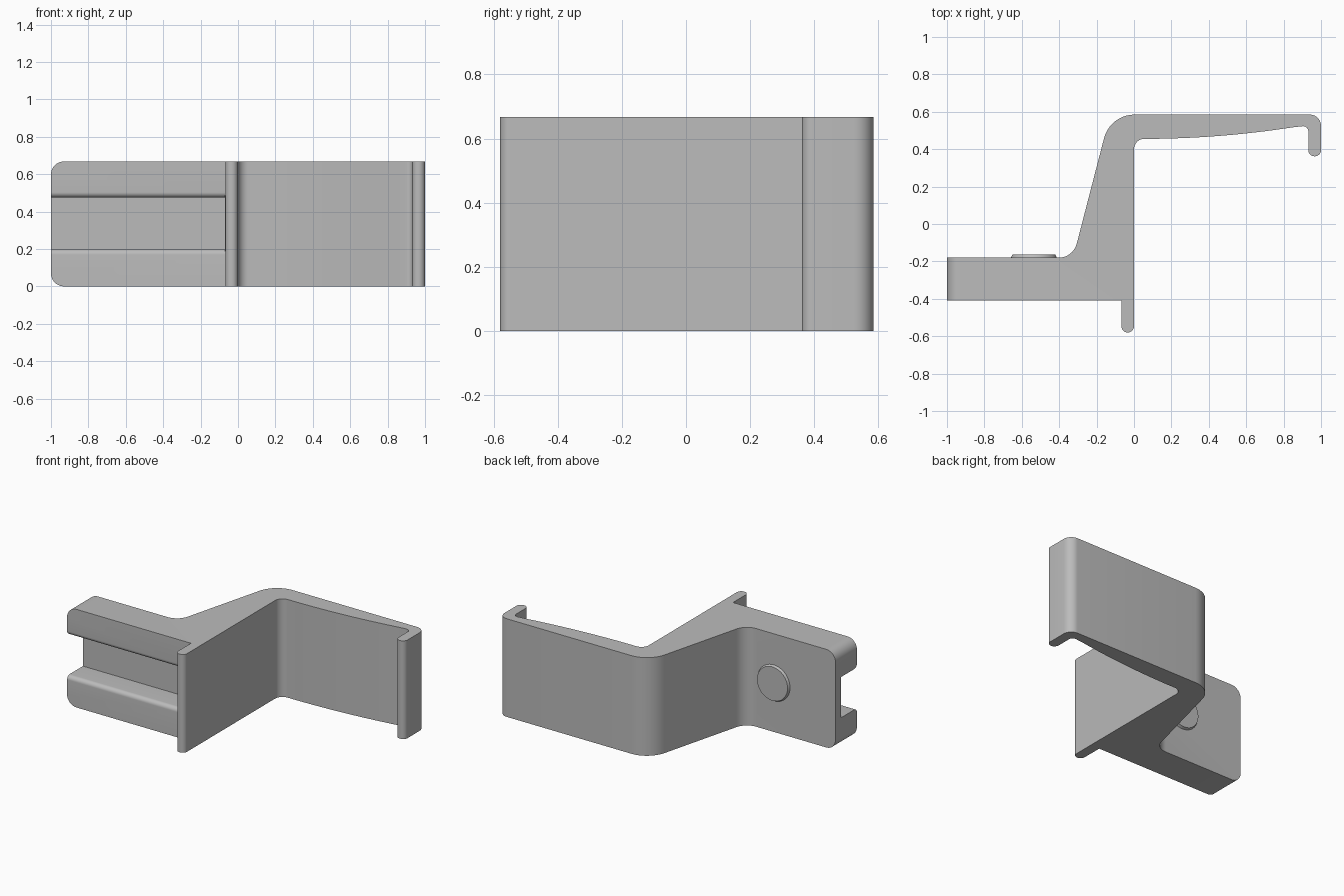
import bpy, bmesh, math
from mathutils import Vector

cube = bpy.data.objects.get("Cube")
if cube:
    bpy.data.objects.remove(cube, do_unlink=True)

H = 0.668          # height of the extrusion
FRONT, BACK = -0.41, -0.18   # faces of the mounting arm
HOLE_X, HOLE_Z = -0.535, H / 2

grey = bpy.data.materials.new("light grey")
grey.use_nodes = True
grey.diffuse_color = (0.5, 0.5, 0.5, 1)
grey.node_tree.nodes["Principled BSDF"].inputs["Base Color"].default_value = grey.diffuse_color


def rounded(corners, steps=10):
    """Turn (x, y, radius) corners into an outline with filleted corners."""
    out = []
    for i, (x, y, r) in enumerate(corners):
        p = Vector((x, y))
        if r == 0:
            out.append(p)
            continue
        a = (Vector(corners[i - 1][:2]) - p).normalized()
        b = (Vector(corners[(i + 1) % len(corners)][:2]) - p).normalized()
        half = a.angle(b) / 2
        centre = p + (a + b).normalized() * (r / math.sin(half))
        start = p + a * (r / math.tan(half)) - centre
        end = p + b * (r / math.tan(half)) - centre
        sweep = start.angle(end)
        for k in range(steps + 1):
            t = k / steps
            out.append(centre + (start * math.sin((1 - t) * sweep)
                                 + end * math.sin(t * sweep)) / math.sin(sweep))
    return out


def make_object(name, bm):
    bmesh.ops.recalc_face_normals(bm, faces=bm.faces)
    mesh = bpy.data.meshes.new(name)
    bm.to_mesh(mesh)
    bm.free()
    mesh.materials.append(grey)
    ob = bpy.data.objects.new(name, mesh)
    bpy.context.collection.objects.link(ob)
    return ob


def prism(points, direction):
    """Extrude a closed loop of 3D points along a direction."""
    bm = bmesh.new()
    face = bm.faces.new([bm.verts.new(p) for p in points])
    ext = bmesh.ops.extrude_face_region(bm, geom=[face])
    verts = [g for g in ext["geom"] if isinstance(g, bmesh.types.BMVert)]
    bmesh.ops.translate(bm, verts=verts, vec=direction)
    return bm


def disc(name, r_front, r_back, y0, y1):
    """Cone section along y, centred on the screw hole."""
    bm = bmesh.new()
    bmesh.ops.create_cone(bm, cap_ends=True, segments=48, radius1=r_front,
                          radius2=r_back, depth=y1 - y0)
    for v in bm.verts:
        x, y, z = v.co
        v.co = (HOLE_X + x, (y0 + y1) / 2 + z, HOLE_Z + y)
    return make_object(name, bm)


def combine(target, tool, operation):
    mod = target.modifiers.new(operation, "BOOLEAN")
    mod.operation = operation
    mod.solver = "EXACT"
    mod.object = tool
    bpy.context.view_layer.objects.active = target
    bpy.ops.object.modifier_apply(modifier=mod.name)
    bpy.data.objects.remove(tool, do_unlink=True)


# Bracket outline: arm, sloping web, long finger with hook, front tab
under = [(x, 0.455 + 0.07 * ((x - 0.05) / 0.85) ** 2, 0)
         for x in (0.85 - 0.08 * i for i in range(10))]
outline = rounded([
    (-1, BACK, 0), (-0.3255, BACK, 0.1), (-0.1275, 0.585, 0.168),
    (1, 0.585, 0.06), (1, 0.362, 0.0335), (0.932, 0.362, 0.0335),
    (0.932, 0.526, 0.028), *under, (0, 0.455, 0.055),
    (0, -0.58, 0.033), (-0.067, -0.58, 0.033), (-0.067, FRONT, 0), (-1, FRONT, 0)])
bm = prism([(p.x, p.y, 0) for p in outline], (0, 0, H))

# Round the upper and lower corners of the arm's free end
ends = [e for e in bm.edges
        if all(v.co.x < -0.999 for v in e.verts)
        and abs(e.verts[0].co.z - e.verts[1].co.z) < 0.001]
bmesh.ops.bevel(bm, geom=ends, offset=0.07, segments=10, profile=0.5, affect="EDGES")
bracket = make_object("bracket", bm)

# Raised washer pad around the screw hole
combine(bracket, disc("pad", 0.132, 0.115, BACK - 0.02, BACK + 0.016), "UNION")

# Channel along the front of the arm, with rounded lips
lo, hi, floor, r = 0.198, 0.475, -0.24, 0.028
arc = [(FRONT + r * (1 - math.sin(a)), r * (1 - math.cos(a)))
       for a in (math.pi / 2 * k / 8 for k in range(9))]
lower = [(y, lo - (r - d)) for y, d in reversed(arc)]
lower = [(FRONT + r - r * math.cos(a), lo - r + r * math.sin(a))
         for a in (math.pi / 2 * k / 8 for k in range(9))]
upper = [(y, hi + lo - z) for y, z in reversed(lower)]
section = ([(FRONT - 0.05, lo - r)] + lower + [(floor, lo), (floor, hi)]
           + upper + [(FRONT - 0.05, hi + r)])
channel = make_object("channel", prism([(-1.1, y, z) for y, z in section], (1.03, 0, 0)))
combine(bracket, channel, "DIFFERENCE")

# Screw hole
combine(bracket, disc("hole", 0.051, 0.051, -0.5, 0), "DIFFERENCE")

bpy.ops.object.select_all(action="DESELECT")
bracket.select_set(True)
bpy.context.view_layer.objects.active = bracket
bpy.ops.object.shade_smooth_by_angle(angle=math.radians(25))
